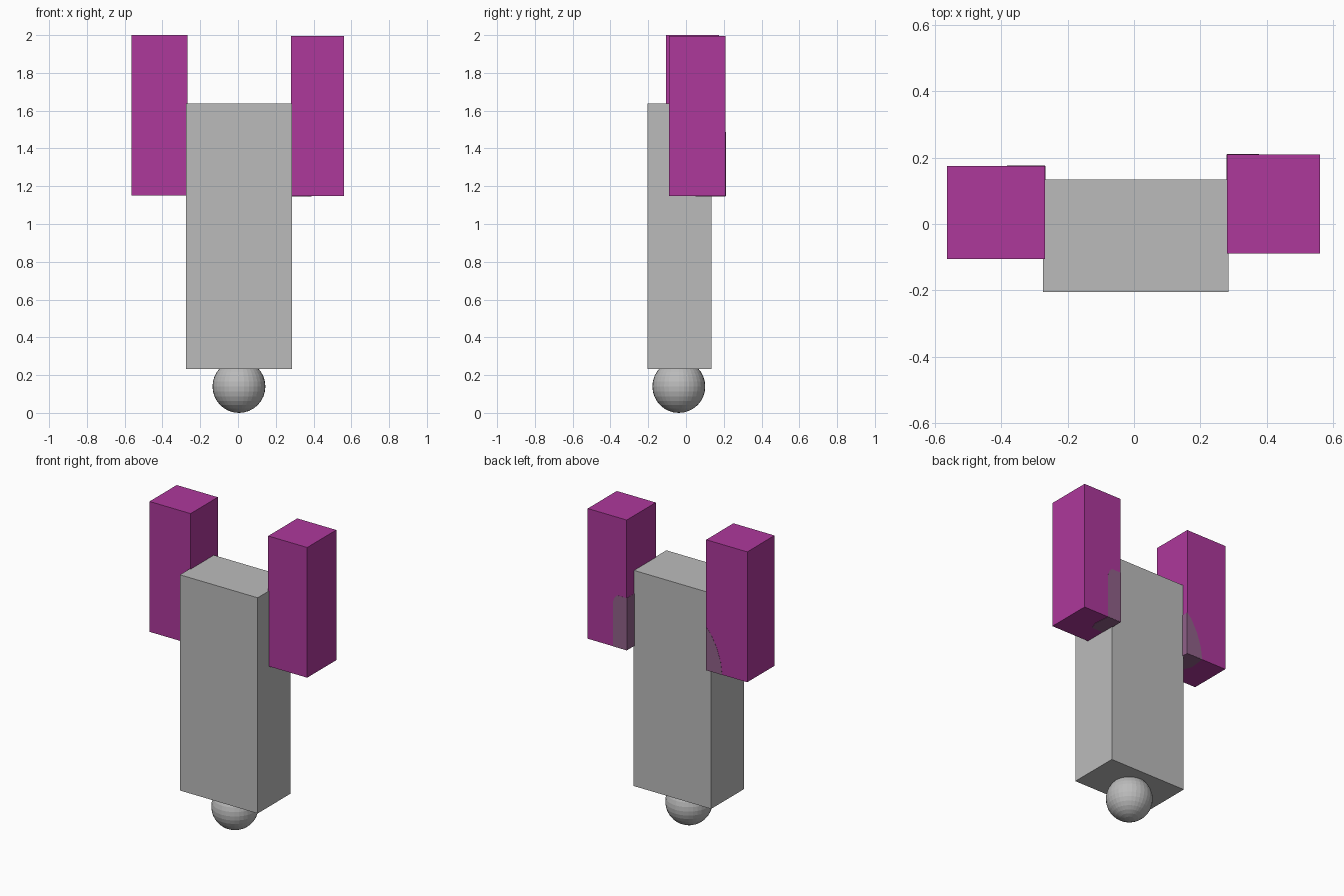
import bpy, bmesh
from mathutils import Vector

if "Cube" in bpy.data.objects:
    bpy.data.objects.remove(bpy.data.objects["Cube"])


def material(name, rgb):
    m = bpy.data.materials.new(name)
    m.diffuse_color = (*rgb, 1)
    m.use_nodes = True
    m.node_tree.nodes["Principled BSDF"].inputs["Base Color"].default_value = m.diffuse_color
    return m


GREY = material("light grey", (0.50, 0.50, 0.50))
PURPLE = material("purple", (0.42, 0.04, 0.33))
MAUVE = material("greyish mauve", (0.28, 0.12, 0.25))


def finish(bm, name, mat):
    bmesh.ops.recalc_face_normals(bm, faces=bm.faces)
    me = bpy.data.meshes.new(name)
    bm.to_mesh(me)
    bm.free()
    me.materials.append(mat)
    ob = bpy.data.objects.new(name, me)
    bpy.context.collection.objects.link(ob)
    return ob


def box(name, lo, hi, mat):
    bm = bmesh.new()
    bmesh.ops.create_cube(bm, size=1)
    lo, hi = Vector(lo), Vector(hi)
    for v in bm.verts:
        v.co = (lo + hi) / 2 + v.co * (hi - lo)
    return finish(bm, name, mat)


def plate(name, points, offset, mat):
    """Thin plate: a flat outline pushed out by a small offset."""
    bm = bmesh.new()
    face = bm.faces.new([bm.verts.new(p) for p in points])
    new = bmesh.ops.extrude_face_region(bm, geom=[face], use_keep_orig=True)["geom"]
    bmesh.ops.translate(bm, vec=offset, verts=[g for g in new if isinstance(g, bmesh.types.BMVert)])
    return finish(bm, name, mat)


# Body
box("body", (-0.275, -0.205, 0.233), (0.285, 0.134, 1.638), GREY)

# Ball under the body
bm = bmesh.new()
bmesh.ops.create_uvsphere(bm, u_segments=32, v_segments=16, radius=0.14)
bmesh.ops.translate(bm, vec=(0.005, -0.038, 0.14), verts=bm.verts)
finish(bm, "ball", GREY)

# Arms, and the mauve patch wrapping each lower inner back corner.
# Patch outline on the back face: (distance from inner edge, height above arm base)
arms = {
    "left": ((-0.564, -0.105, 1.151), (-0.268, 0.175, 2.0), -1,
             [(0, 0), (0.115, 0), (0.105, 0.08), (0.075, 0.17), (0.03, 0.25), (0, 0.28)]),
    "right": ((0.280, -0.089, 1.147), (0.561, 0.210, 1.995), 1,
              [(0, 0), (0.098, 0), (0.098, 0.29), (0.088, 0.32), (0.068, 0.34), (0, 0.34)]),
}
T = 0.001
for side, (lo, hi, s, outline) in arms.items():
    box(side + "_arm", lo, hi, PURPLE)
    inner = hi[0] if s < 0 else lo[0]
    back, base = hi[1], lo[2]
    w, h = outline[1][0], outline[-1][1]
    plate(side + "_arm_back_patch",
          [(inner + s * d, back, base + z) for d, z in outline], (0, T, 0), MAUVE)
    plate(side + "_arm_inner_patch",
          [(inner, back - d, base + z) for d, z in
           [(0, 0), (0.16, 0), (0.16, h * 0.7), (0.11, h), (0, h)]], (-s * T, 0, 0), MAUVE)
    plate(side + "_arm_base_patch",
          [(inner + s * d, back - y, base) for d, y in
           [(0, 0), (w, 0), (w * 1.1, 0.11), (w * 0.9, 0.16), (0, 0.16)]], (0, 0, -T), MAUVE)
